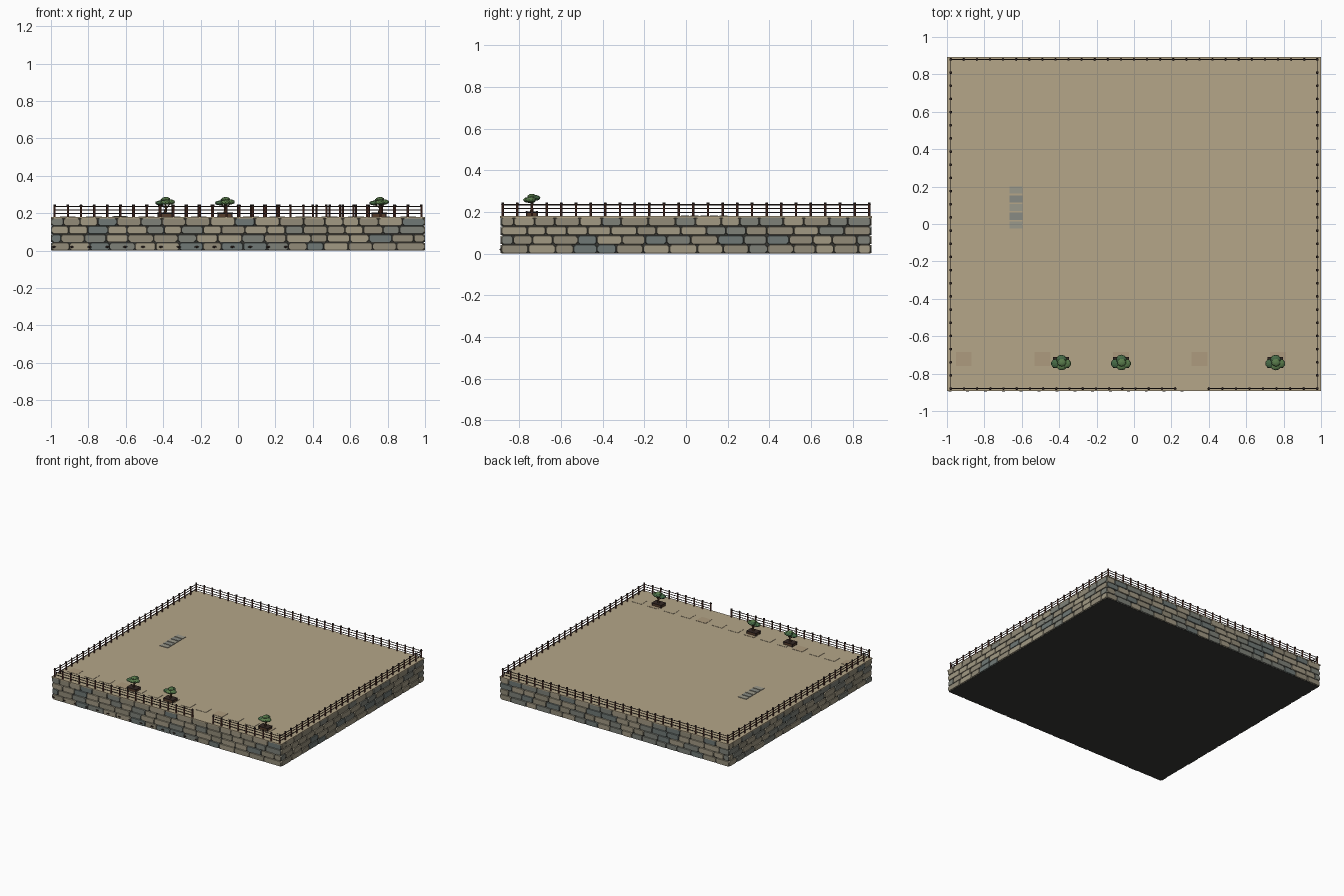
import bpy, bmesh, math, random
from mathutils import Matrix, Vector

if "Cube" in bpy.data.objects:
    bpy.data.objects.remove(bpy.data.objects["Cube"])

random.seed(4)
HX, HY, TOP = 1.0, 0.89, 0.18


def mat(name, r, g, b):
    m = bpy.data.materials.new(name)
    m.diffuse_color = (r, g, b, 1)
    m.use_nodes = True
    m.node_tree.nodes["Principled BSDF"].inputs["Base Color"].default_value = m.diffuse_color
    return m


SAND = mat("sand", .46, .38, .25)
SAND_DARK = mat("sand_dark", .42, .33, .21)
MORTAR = mat("mortar", .04, .04, .035)
STONES = [mat("stone_tan", .36, .32, .23), mat("stone_beige", .29, .26, .19),
          mat("stone_grey", .21, .22, .19), mat("stone_blue", .16, .19, .18)]
WOOD = mat("red_wood", .13, .045, .03)
DARK = mat("dark_wood", .035, .022, .018)
SOIL = mat("planter_wood", .09, .045, .025)
LEAF = mat("leaf", .10, .20, .07)
LEAF2 = mat("leaf_dark", .06, .14, .06)
SLATE = mat("slate", .33, .32, .26)
SLATE2 = mat("slate_dark", .25, .26, .23)


class Part:
    """Collects simple solids into one named object."""

    def __init__(self, name, *mats):
        self.name, self.mats, self.bm = name, mats, bmesh.new()

    def paint(self, verts, i):
        for f in {f for v in verts for f in v.link_faces}:
            f.material_index = i

    def box(self, c, s, i=0):
        m = Matrix.Translation(c) @ Matrix.Diagonal((*s, 1))
        self.paint(bmesh.ops.create_cube(self.bm, size=1, matrix=m)["verts"], i)

    def rod(self, a, b, r1, r2, sides=6, i=0):
        a, b = Vector(a), Vector(b)
        d = b - a
        m = Matrix.Translation((a + b) / 2) @ d.to_track_quat('Z', 'Y').to_matrix().to_4x4()
        self.paint(bmesh.ops.create_cone(self.bm, cap_ends=True, segments=sides, radius1=r1,
                                         radius2=r2, depth=d.length, matrix=m)["verts"], i)

    def blob(self, c, s, i=0, sub=2):
        m = Matrix.Translation(c) @ Matrix.Diagonal((*s, 1))
        self.paint(bmesh.ops.create_icosphere(self.bm, subdivisions=sub, radius=1,
                                              matrix=m)["verts"], i)

    def stone(self, m, u0, u1, z0, z1, depth, i):
        # octagonal face, bevelled back to the wall
        def ring(inset, d):
            a, b, c, e = u0 + inset, u1 - inset, z0 + inset, z1 - inset
            k = .009
            pts = [(a + k, c), (b - k, c), (b, c + k), (b, e - k),
                   (b - k, e), (a + k, e), (a, e - k), (a, c + k)]
            return [self.bm.verts.new(m @ Vector((u, -d, z))) for u, z in pts]
        r0, r1 = ring(0, 0), ring(.002, depth)
        faces = [self.bm.faces.new(r1)]
        for j in range(8):
            k = (j + 1) % 8
            faces.append(self.bm.faces.new((r0[j], r0[k], r1[k], r1[j])))
        for f in faces:
            f.material_index = i

    def done(self):
        me = bpy.data.meshes.new(self.name)
        self.bm.to_mesh(me)
        self.bm.free()
        for m in self.mats:
            me.materials.append(m)
        ob = bpy.data.objects.new(self.name, me)
        bpy.context.collection.objects.link(ob)
        return ob


# platform core and sandy deck
p = Part("platform_core", MORTAR)
p.box((0, 0, .087), (2 * HX - .016, 2 * HY - .016, .174))
p.done()
p = Part("sand_deck", SAND)
p.box((0, 0, TOP - .004), (2 * HX, 2 * HY + .004, .008))
p.done()

# stone facing on four sides, four staggered courses
H = .044
for name, ang, half, dist in (("front", 0, HX, HY), ("right", 90, HY, HX),
                              ("back", 180, HX, HY), ("left", 270, HY, HX)):
    p = Part(name + "_stone_wall", *STONES)
    m = Matrix.Rotation(math.radians(ang), 4, 'Z') @ Matrix.Translation((0, -dist + .008, 0))
    for row in range(4):
        u, first = -half + .003, True
        while u < half - .01:
            w = random.uniform(.085, .135) * (.55 if first and row % 2 else 1)
            first = False
            end = u + w if half - u - w > .05 else half - .003
            p.stone(m, u + .001, end - .001, row * H + .001, (row + 1) * H - .001,
                    random.uniform(.006, .009), random.choice((0, 0, 1, 1, 2, 2, 3)))
            u = end
    p.done()


# fence runs: posts with dark caps, three rails
def fence(name, a, b, n):
    a, b = Vector((*a, 0)), Vector((*b, 0))
    q = Part(name, WOOD, DARK)
    up = Vector((0, 0, 1))
    for k in range(n + 1):
        c = a.lerp(b, k / n)
        q.rod(c + up * TOP, c + up * .238, .0055, .0055, 8)
        q.rod(c + up * .236, c + up * .246, .0075, .006, 8, 1)
    for z in (.198, .217, .235):
        q.rod(a + up * z, b + up * z, .0028, .0028, 6, 1)
    q.done()


FX, FY = .98, .88
fence("front_fence_left", (-FX, -FY), (.22, -FY), 17)
fence("front_fence_right", (.40, -FY), (FX, -FY), 8)
fence("back_fence", (-FX, FY), (FX, FY), 28)
fence("left_fence", (-FX, -FY), (-FX, FY), 25)
fence("right_fence", (FX, -FY), (FX, FY), 25)

# potted trees
for n, x in enumerate((-.39, -.07, .755)):
    p = Part(f"potted_tree_{n + 1}", SOIL, DARK, LEAF, LEAF2)
    y = -.74
    p.box((x, y, TOP + .010), (.076, .054, .020))
    p.box((x, y, TOP + .021), (.084, .060, .005), 1)
    for sx in (-1, 1):
        for sy in (-1, 1):
            p.box((x + sx * .036, y + sy * .025, TOP + .012), (.008, .008, .024), 1)
    p.rod((x, y, .20), (x + .006, y, .228), .009, .006, 7)
    p.rod((x + .006, y, .226), (x - .002, y, .255), .006, .004, 7)
    for sx in (-1, 1):
        p.rod((x + .005, y, .228), (x + sx * .028, y - .004, .25), .004, .003, 6)
    p.blob((x - .027, y - .006, .255), (.027, .025, .013), 3)
    p.blob((x + .027, y - .006, .260), (.027, .025, .014), 2)
    p.blob((x + .002, y + .016, .268), (.028, .025, .014), 3)
    p.blob((x + .003, y - .020, .258), (.028, .022, .013), 2)
    p.blob((x + .004, y, .275), (.024, .022, .012), 2)
    p.done()

# row of stepping tiles behind the front fence
p = Part("stepping_tiles", SAND, SAND_DARK)
for k in range(14):
    p.box((-.91 + .14 * k, -.722, TOP), (.085, .075, .004), 1 if k % 3 == 0 else 0)
p.done()

# slate strip on the left of the deck
p = Part("slate_steps", SLATE, SLATE2)
for k in range(5):
    p.box((-.63, -.005 + .0465 * k, TOP + .001), (.07, .038, .006), k % 2)
p.done()

# drain holes along the foot of the front wall
p = Part("drain_holes", DARK)
for k in range(14):
    p.blob((-.985 + .0955 * k, -HY, .02), (.012, .006, .005))
p.done()
